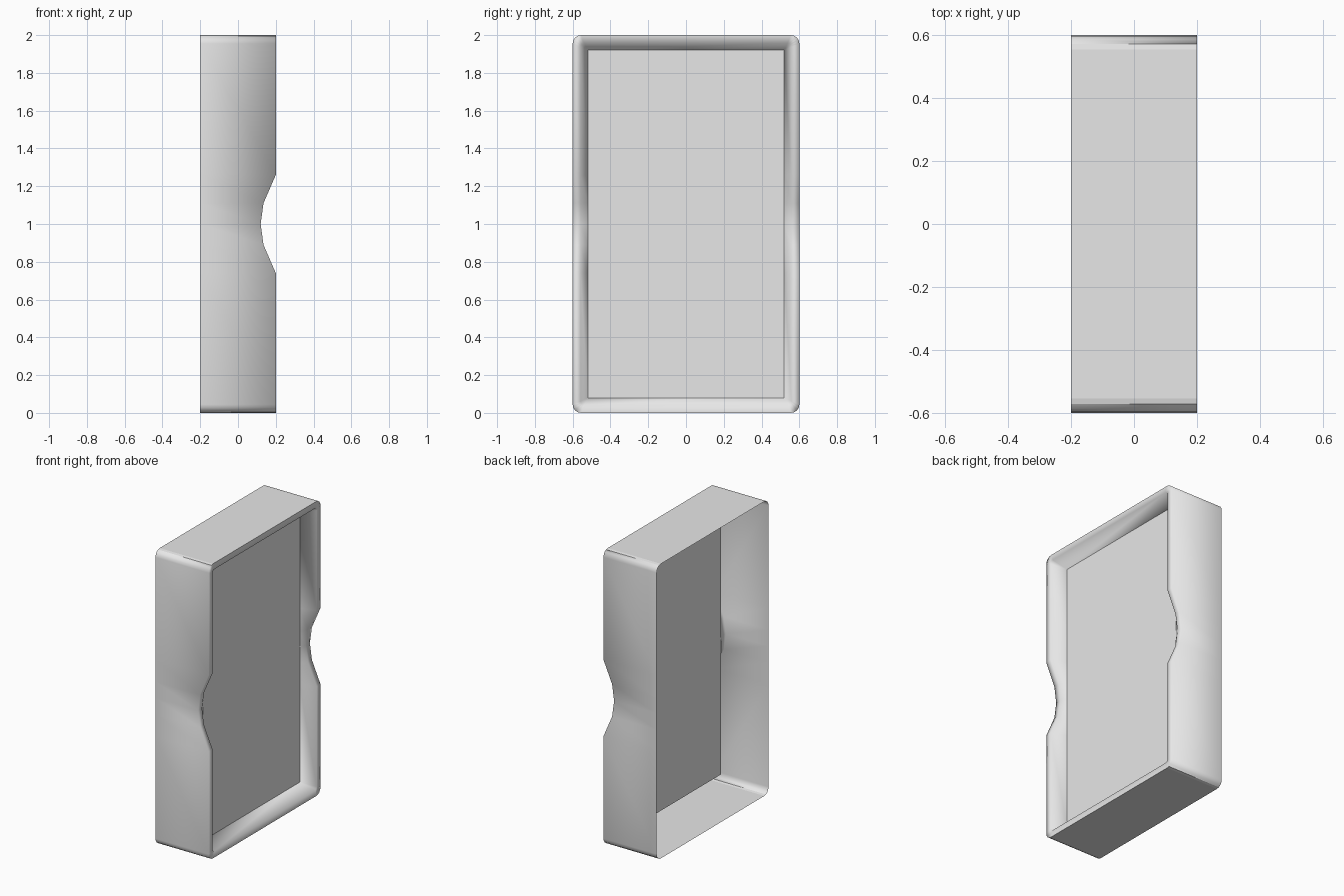
import bpy, bmesh, math

cube = bpy.data.objects.get("Cube")
if cube:
    bpy.data.objects.remove(cube)

BACK, FRONT, PANEL_X = -0.2, 0.2, 0.1
HALF_W, HEIGHT = 0.6, 2.0
# Finger notch profile: height and depth position of the rim
NOTCH = [(0.74, 0.2), (0.89, 0.135), (1.0, 0.12), (1.11, 0.135), (1.26, 0.2)]

grey = bpy.data.materials.new("light_grey")
grey.use_nodes = True
colour = (0.8, 0.8, 0.8, 1)
grey.diffuse_color = colour
grey.node_tree.nodes["Principled BSDF"].inputs["Base Color"].default_value = colour


def outline(inset, radius, steps=4):
    """Rounded rectangle (y, z, notch depth), counterclockwise seen from +x."""
    w, low, high = HALF_W - inset, inset, HEIGHT - inset
    points = []

    def corner(cy, cz, start):
        for i in range(steps + 1):
            a = math.radians(start + 90 * i / steps)
            points.append((cy + radius * math.cos(a), cz + radius * math.sin(a), FRONT))

    corner(w - radius, low + radius, -90)
    points.extend((w, z, x) for z, x in NOTCH)
    corner(w - radius, high - radius, 0)
    corner(-w + radius, high - radius, 90)
    points.extend((-w, z, x) for z, x in reversed(NOTCH))
    corner(-w + radius, low + radius, 180)
    return points


def make_object(name, bm):
    mesh = bpy.data.meshes.new(name)
    bm.to_mesh(mesh)
    bm.free()
    mesh.materials.append(grey)
    obj = bpy.data.objects.new(name, mesh)
    bpy.context.collection.objects.link(obj)
    return obj


# Frame: outer wall, narrow lip and sloping inner wall, open at the back
bm = bmesh.new()
outer, lip, inner = outline(0, 0.045), outline(0.042, 0.02), outline(0.08, 0)
rings = [
    [bm.verts.new((BACK, y, z)) for y, z, x in outer],
    [bm.verts.new((x, y, z)) for y, z, x in outer],
    [bm.verts.new((x, y, z)) for y, z, x in lip],
    [bm.verts.new((PANEL_X, y, z)) for y, z, x in inner],
]
for a, b in zip(rings, rings[1:]):
    for i in range(len(a)):
        j = (i + 1) % len(a)
        bm.faces.new((a[i], a[j], b[j], b[i]))
bmesh.ops.remove_doubles(bm, verts=bm.verts, dist=0.0005)
bm.normal_update()
for face in bm.faces:
    face.smooth = abs(face.normal.z) < 0.95
make_object("frame", bm)

# Recessed flat panel
bm = bmesh.new()
w, low, high = HALF_W - 0.08, 0.08, HEIGHT - 0.08
bm.faces.new([bm.verts.new((PANEL_X, y, z))
              for y, z in ((-w, low), (w, low), (w, high), (-w, high))])
make_object("recessed_panel", bm)
